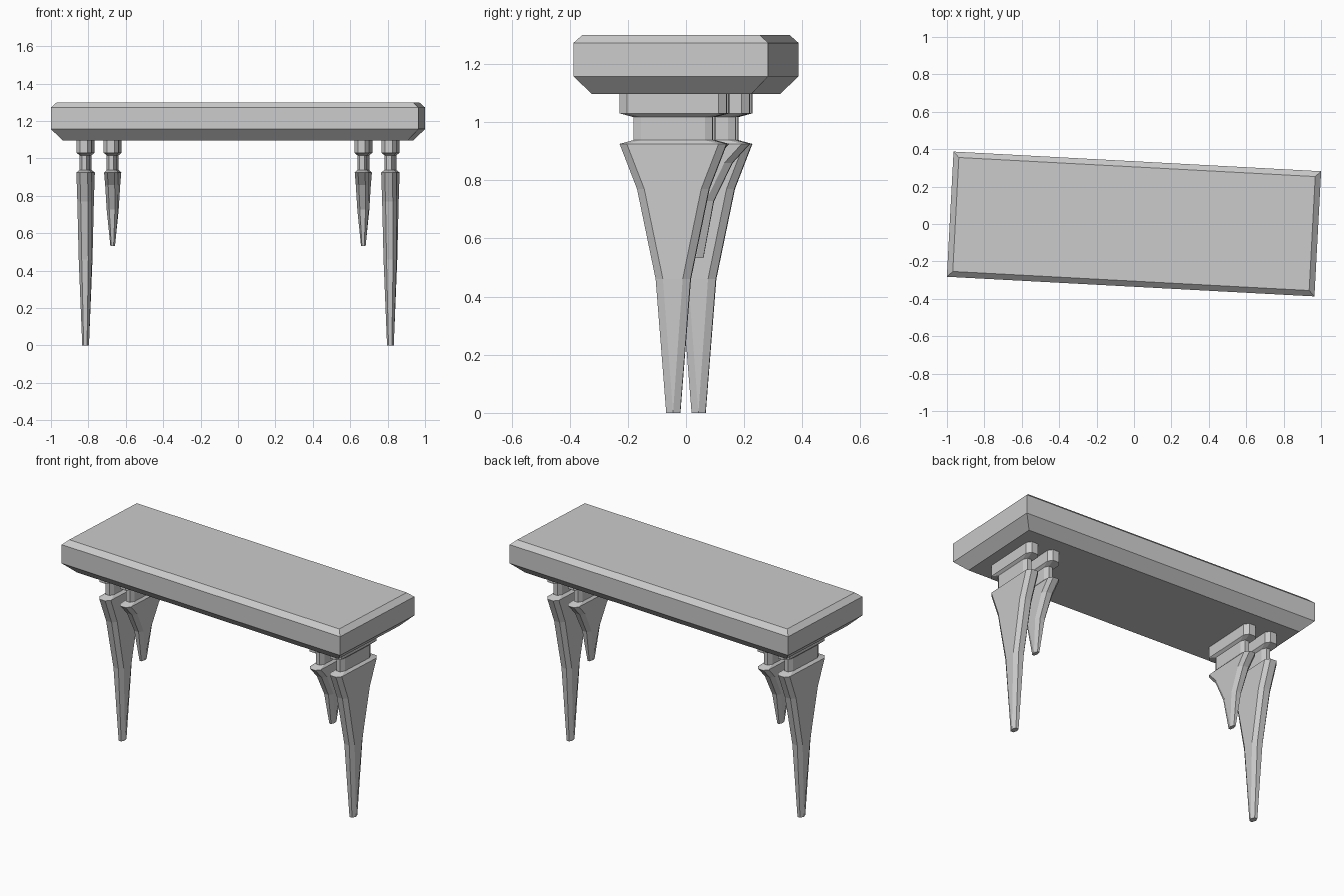
import bpy, bmesh, math
from mathutils import Matrix

if "Cube" in bpy.data.objects:
    bpy.data.objects.remove(bpy.data.objects["Cube"])

TURN = Matrix.Rotation(math.radians(-3.06), 4, 'Z')  # whole table sits slightly turned


def loft(name, rings):
    """Skin a stack of equal-length point rings and cap both ends."""
    bm = bmesh.new()
    loops = [[bm.verts.new(p) for p in ring] for ring in rings]
    n = len(loops[0])
    for a, b in zip(loops, loops[1:]):
        for i in range(n):
            j = (i + 1) % n
            bm.faces.new((a[i], a[j], b[j], b[i]))
    bm.faces.new(loops[0][::-1])
    bm.faces.new(loops[-1])
    bmesh.ops.remove_doubles(bm, verts=bm.verts, dist=0.0001)
    bmesh.ops.recalc_face_normals(bm, faces=bm.faces)
    bmesh.ops.transform(bm, matrix=TURN, verts=bm.verts)
    mesh = bpy.data.meshes.new(name)
    bm.to_mesh(mesh)
    bm.free()
    obj = bpy.data.objects.new(name, mesh)
    bpy.context.collection.objects.link(obj)
    return obj


def rect(hx, hy, z):
    return [(-hx, -hy, z), (hx, -hy, z), (hx, hy, z), (-hx, hy, z)]


def octagon(x, hx, hy, z):
    """Long rectangle with cut corners."""
    cx, cy = hx * 0.5, min(0.026, hy)
    pts = [(-hx + cx, -hy), (hx - cx, -hy), (hx, -hy + cy), (hx, hy - cy),
           (hx - cx, hy), (-hx + cx, hy), (-hx, hy - cy), (-hx, -hy + cy)]
    return [(x + px, py, z) for px, py in pts]


# Table top with bevelled upper and lower rims
loft("table_top", [rect(0.924, 0.275, 1.097), rect(0.984, 0.335, 1.157),
                   rect(0.984, 0.335, 1.272), rect(0.954, 0.305, 1.30)])

# Collar and neck shared by every leg: (half x, half y, z)
HEAD = [(0.026, 0.136, 0.938), (0.026, 0.136, 1.017),
        (0.040, 0.184, 1.03), (0.040, 0.184, 1.10)]
# Tapering blade below the neck
BLADE = [(0.018, 0.024, 0.0), (0.035, 0.060, 0.46),
         (0.039, 0.124, 0.77), (0.041, 0.184, 0.925)]


def leg(name, x, foot, slim):
    squash = (0.925 - foot) / 0.925
    blade = [(hx * s, hy, 0.925 - (0.925 - z) * squash)
             for (hx, hy, z), s in zip(BLADE, slim)]
    loft(name, [octagon(x, *r) for r in blade + HEAD])


# Long outer legs and short inner legs at both ends
for side, label in ((-1, "left"), (1, "right")):
    leg(label + "_outer_leg", side * 0.816, 0.0, (1, 1, 1, 1))
    leg(label + "_inner_leg", side * 0.671, 0.533, (0.7, 0.87, 0.9, 0.92))
